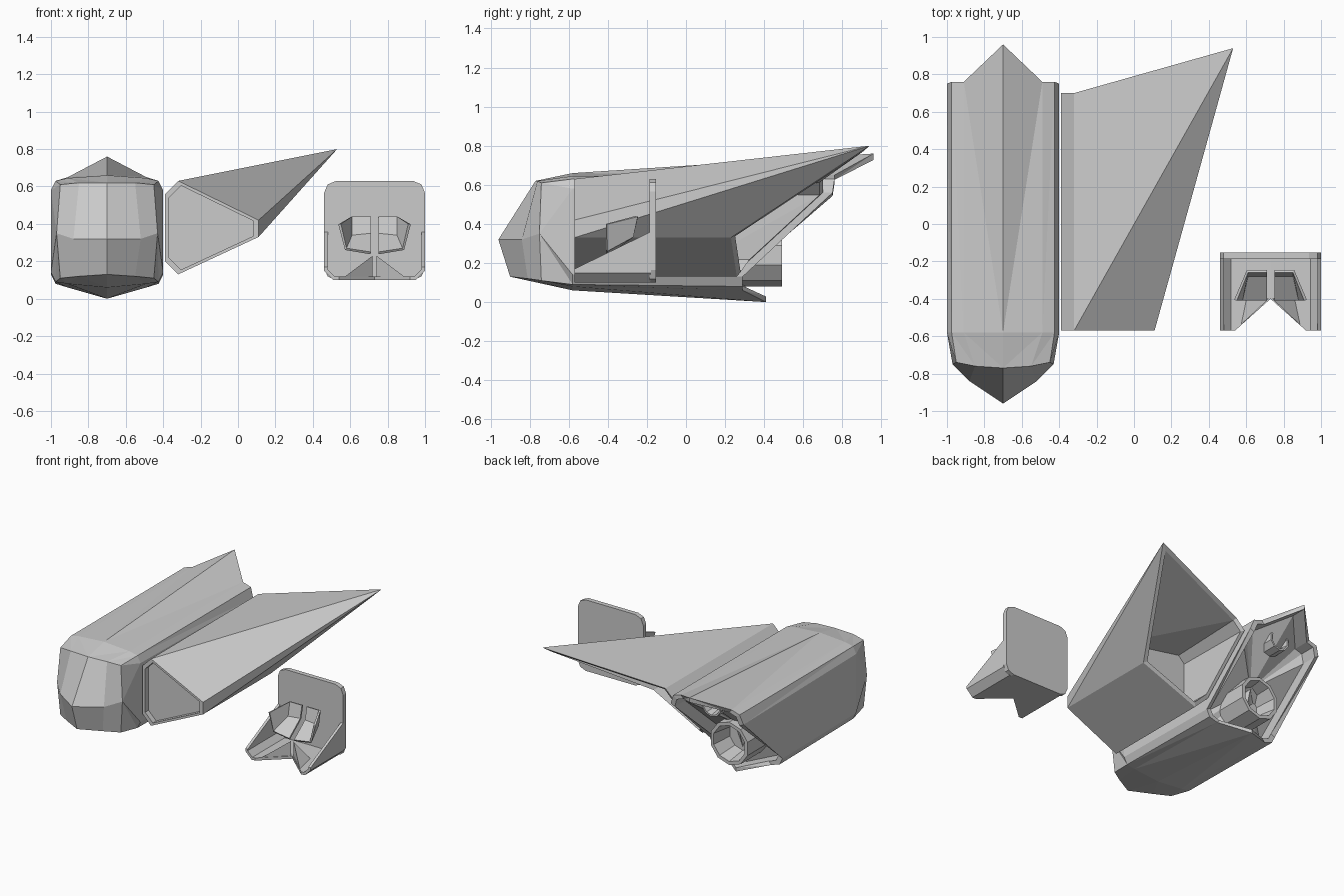
import bpy, bmesh, math
from mathutils import Vector

if "Cube" in bpy.data.objects:
    bpy.data.objects.remove(bpy.data.objects["Cube"])


def finish(name, bm, x=0, mirror=False, thick=0, recalc=True):
    bmesh.ops.remove_doubles(bm, verts=bm.verts, dist=1e-5)
    if recalc:
        bmesh.ops.recalc_face_normals(bm, faces=bm.faces)
    me = bpy.data.meshes.new(name)
    bm.to_mesh(me)
    bm.free()
    ob = bpy.data.objects.new(name, me)
    bpy.context.collection.objects.link(ob)
    ob.location.x = x
    if mirror:
        ob.modifiers.new("mirror", 'MIRROR').use_clip = True
    if thick:
        m = ob.modifiers.new("solid", 'SOLIDIFY')
        m.thickness, m.offset = thick, -1
    return ob


def polys(bm, *faces):
    for f in faces:
        bm.faces.new([bm.verts.new(p) for p in f])


def loft(bm, rings, closed=True, cap_start=False, cap_end=False, flip=()):
    """Skin rings with triangles; flip lists segments using the other diagonal."""
    for a, b in zip(rings, rings[1:]):
        n = len(a)
        for i in range(n if closed else n - 1):
            j = (i + 1) % n
            tris = (((a[i], a[j], b[i]), (a[j], b[j], b[i])) if i in flip
                    else ((a[i], a[j], b[j]), (a[i], b[j], b[i])))
            for t in tris:
                if len({tuple(p) for p in t}) == 3:
                    polys(bm, t)
    if cap_start:
        polys(bm, rings[0])
    if cap_end:
        polys(bm, rings[-1])


def toward(ring, c, f, dy=0.0):
    return [Vector(p).lerp(Vector(c), f) + Vector((0, dy, 0)) for p in ring]


# Fuselage: half shell with faceted nose, ridge roof and slanted open stern
M0, M1, M2 = (0, -.96, .32), (.18, -.84, .32), (.27, -.75, .35)
T0, T1, T2 = (0, -.77, .62), (.15, -.76, .62), (.25, -.74, .61)
B0, B1, B2 = (0, -.90, .13), (.15, -.81, .12), (.25, -.74, .11)
section = [(0, .66), (.21, .645), (.275, .63), (.30, .58),
           (.30, .14), (.275, .09), (.21, .08), (0, .06)]
nose = [T0, T1, T2, M2, M2, B2, B1, B0]
main = [(x, -.58, z) for x, z in section]
stern = [(0, .96, .76), (.21, .76, .65), (.275, .76, .63), (.30, .75, .56),
         (.30, .29, .13), (.275, .29, .08), (.21, .29, .06), (0, .41, 0)]
lip = [(x * .89, y, z + (.35 - z) * .08) for x, y, z in stern]
deep = [(x, y - .12, z) for x, y, z in lip]
bm = bmesh.new()
loft(bm, [nose, main, stern, lip, deep], closed=False)
polys(bm, (T0, T1, M1, M0), (T1, T2, M2, M1), (M0, M1, B1, B0), (M1, M2, B2, B1))
mid = (0, .39, .35)
for p, q in zip(deep, deep[1:]):
    polys(bm, (p, q, mid))
finish("fuselage", bm, -.7, mirror=True)

# Wing: hollow swept box, recessed front panel, open back
profile = [(-.39, .20), (-.32, .13), (.11, .33), (.11, .42), (-.32, .63), (-.39, .56)]
front = [(x, -.57, z) for x, z in profile]
back = [(-.39, .31, .20), (-.32, .26, .13), (.11, .23, .33),
        (.53, .94, .80), (-.32, .70, .63), (-.39, .70, .56)]
f_lip = toward(front, (-.17, -.57, .38), .1)
f_deep = [p + Vector((0, .04, 0)) for p in f_lip]
b_lip = toward(back, (-.1, .5, .42), .08)
b_deep = [(x, .1, z) for x, z in
          ((-.36, .22), (-.31, .17), (.08, .34), (.2, .51), (-.31, .60), (-.36, .55))]
bm = bmesh.new()
loft(bm, [f_deep, f_lip, front, back, b_lip, b_deep], cap_start=True, cap_end=True, flip=(3,))
finish("wing", bm)


# Engine nozzles
def nozzle(name, z, r, y0, y1):
    def ring(rad, y):
        return [(rad * math.sin(i * math.tau / 10), y, z - rad * math.cos(i * math.tau / 10))
                for i in range(10)]
    bm = bmesh.new()
    loft(bm, [ring(r, y0), ring(r, y1), ring(r * .84, y1), ring(r * .7, y1 - r)],
         cap_start=True, cap_end=True)
    finish(name, bm, -.7)


nozzle("main_nozzle", .24, .16, .15, .49)
nozzle("small_nozzle", .60, .08, .40, .70)

# Cockpit back plate with rounded corners
bm = bmesh.new()
bmesh.ops.create_cube(bm, size=1)
bmesh.ops.scale(bm, vec=(.54, .035, .53), verts=bm.verts)
bmesh.ops.translate(bm, vec=(0, -.17, .365), verts=bm.verts)
edges = [e for e in bm.edges if abs(e.verts[0].co.y - e.verts[1].co.y) > .01]
bmesh.ops.bevel(bm, geom=edges, offset=.065, segments=2, profile=.5, affect='EDGES')
finish("cockpit_back_plate", bm, .73)

# Cockpit tray: notched floor, chamfer and sloping side wall
bm = bmesh.new()
polys(bm,
      ((0, -.18, .1), (.22, -.18, .1), (.22, -.57, .1), (.19, -.57, .1), (0, -.40, .1)),
      ((.22, -.18, .1), (.27, -.18, .15), (.27, -.57, .15), (.22, -.57, .1)),
      ((.27, -.18, .15), (.27, -.18, .36), (.27, -.57, .17), (.27, -.57, .15)))
finish("cockpit_tray", bm, .73, mirror=True, thick=.02, recalc=False)

# Wedges rising along the floor notch
bm = bmesh.new()
a, b, c, d = (.17, -.55, .11), (.01, -.40, .11), (.01, -.40, .23), (.13, -.36, .11)
polys(bm, (a, b, c), (a, c, d), (b, d, c), (a, d, b))
finish("floor_wedge", bm, .73, mirror=True)

# Pair of seat shells: base, backrest and flared side
s0, s1 = (.02, -.41, .25), (.15, -.41, .27)
b0, b1 = (.02, -.28, .35), (.12, -.28, .34)
t0, t1, w = (.02, -.26, .44), (.12, -.26, .44), (.18, -.41, .40)
bm = bmesh.new()
polys(bm, (s0, s1, b1, b0), (b0, b1, t1, t0), (s1, w, t1, b1))
finish("seat_shell", bm, .73, mirror=True, thick=.015)
